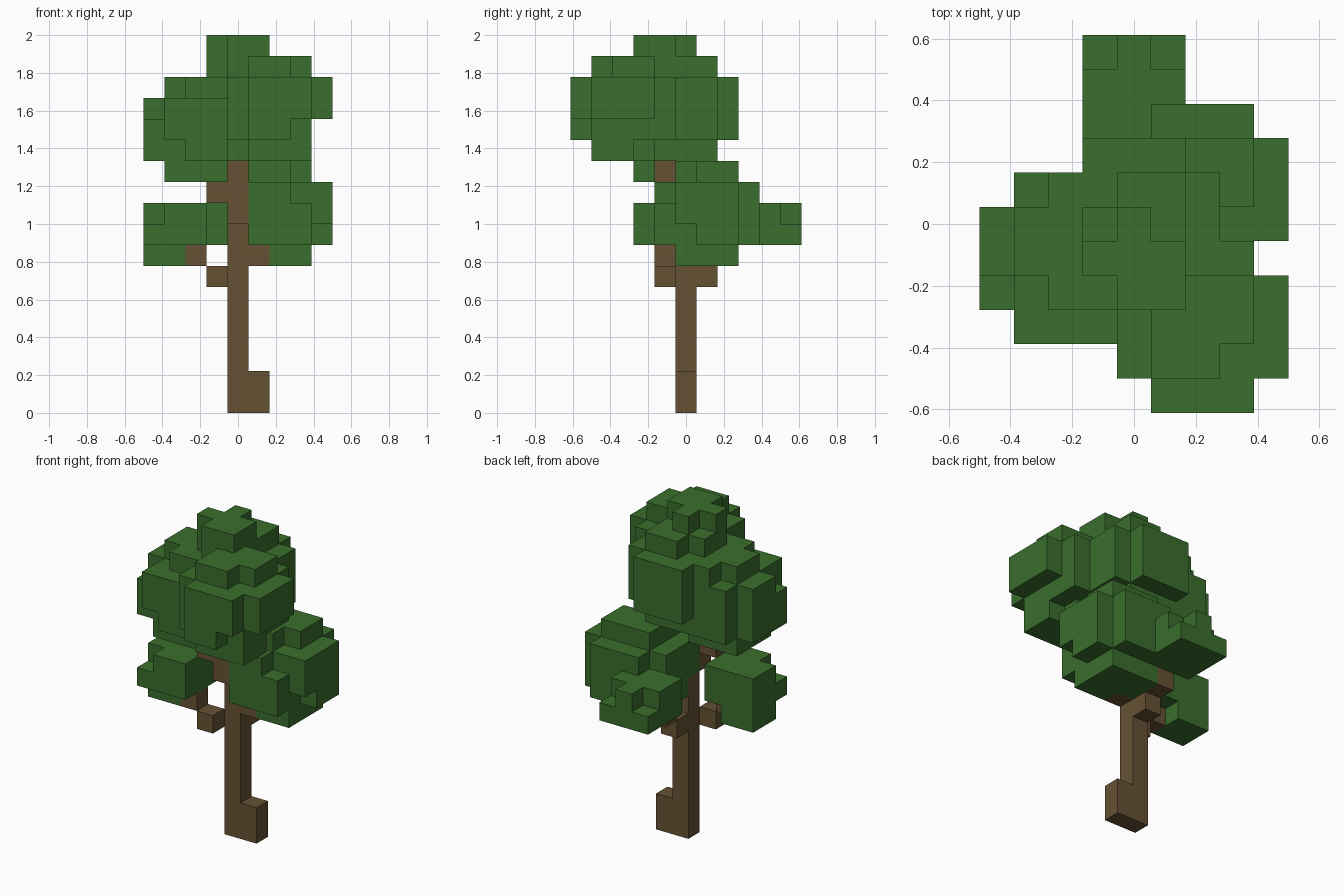
import bpy, bmesh
from itertools import product
from mathutils import Vector

cube = bpy.data.objects.get("Cube")
if cube:
    bpy.data.objects.remove(cube, do_unlink=True)

UNIT = 1 / 9                       # edge of one block
ORIGIN = Vector((-4.5, -5.5, 0))   # grid corner, in blocks


def material(name, colour):
    mat = bpy.data.materials.new(name)
    mat.use_nodes = True
    mat.diffuse_color = (*colour, 1)
    mat.node_tree.nodes["Principled BSDF"].inputs["Base Color"].default_value = (*colour, 1)
    return mat


bark = material("bark brown", (0.133, 0.083, 0.034))
leaf = material("leaf green", (0.042, 0.157, 0.026))


def box(low, high):
    """All blocks from corner low up to, not including, corner high."""
    return set(product(*(range(a, b) for a, b in zip(low, high))))


def ball(centre, missing=()):
    """Five-block rounded cube, less a few chipped blocks."""
    cells = {tuple(c + d for c, d in zip(centre, step))
             for step in product(range(-2, 3), repeat=3)
             if sum(abs(d) == 2 for d in step) < 2}
    return cells - set(missing)


# Wood
parts = [
    ("trunk", bark, box((4, 5, 0), (5, 6, 9)) | box((4, 4, 9), (5, 5, 12))),
    ("root", bark, box((5, 5, 0), (6, 6, 2))),
    ("left_branch", bark, {(5, 5, 7)}),
    ("back_branch", bark, {(4, 6, 6), (4, 7, 7)}),
    ("right_branch", bark, {(3, 4, 6), (2, 4, 7)}),
    ("upper_branch", bark, {(3, 4, 10)}),
]

# Large leaf clumps
low_left = ball((6, 6, 9), [(7, 5, 11), (7, 4, 10), (8, 5, 8)])
front = ball((6, 2, 14), [(7, 1, 16), (7, 0, 13), (7, 3, 12)]) - box((8, 0, 13), (9, 5, 14))
right = ball((2, 4, 13), [(1, 3, 15), (0, 3, 14), (1, 2, 12)])
back = ball((4, 5, 14), [(3, 6, 16)])

# Small leaf clumps
crown = box((3, 3, 16), (6, 6, 18)) - {(3, 3, 16), (3, 3, 17), (3, 5, 17), (5, 5, 17)}
low_back = box((3, 8, 8), (6, 11, 10)) - {(3, 10, 9), (5, 10, 9)}
low_right = (box((0, 3, 8), (3, 6, 10)) | box((0, 4, 7), (2, 6, 8))) - {(0, 3, 9)}

parts += [
    ("crown_leaves", leaf, crown),
    ("front_leaves", leaf, front),
    ("right_leaves", leaf, right),
    ("back_leaves", leaf, back),
    ("low_left_leaves", leaf, low_left),
    ("low_back_leaves", leaf, low_back),
    ("low_right_leaves", leaf, low_right),
]
solid = set().union(*(cells for _, _, cells in parts))


def build(name, mat, cells):
    """Mesh the exposed sides of the blocks and merge flat regions."""
    bm = bmesh.new()
    for cell in cells:
        for axis, side in product(range(3), (0, 1)):
            neighbour = list(cell)
            neighbour[axis] += 2 * side - 1
            if tuple(neighbour) in solid:
                continue
            u, v = (axis + 1) % 3, (axis + 2) % 3
            corners = []
            for du, dv in ((0, 0), (1, 0), (1, 1), (0, 1)):
                p = Vector(cell) + ORIGIN
                p[axis] += side
                p[u] += du
                p[v] += dv
                corners.append(bm.verts.new(p * UNIT))
            bm.faces.new(corners if side else corners[::-1])
    bmesh.ops.remove_doubles(bm, verts=bm.verts, dist=UNIT / 100)
    bmesh.ops.dissolve_limit(bm, angle_limit=0.01, verts=bm.verts, edges=bm.edges)
    mesh = bpy.data.meshes.new(name)
    bm.to_mesh(mesh)
    bm.free()
    mesh.materials.append(mat)
    bpy.context.collection.objects.link(bpy.data.objects.new(name, mesh))


taken = set()
for name, mat, cells in parts:
    build(name, mat, cells - taken)
    taken |= cells
